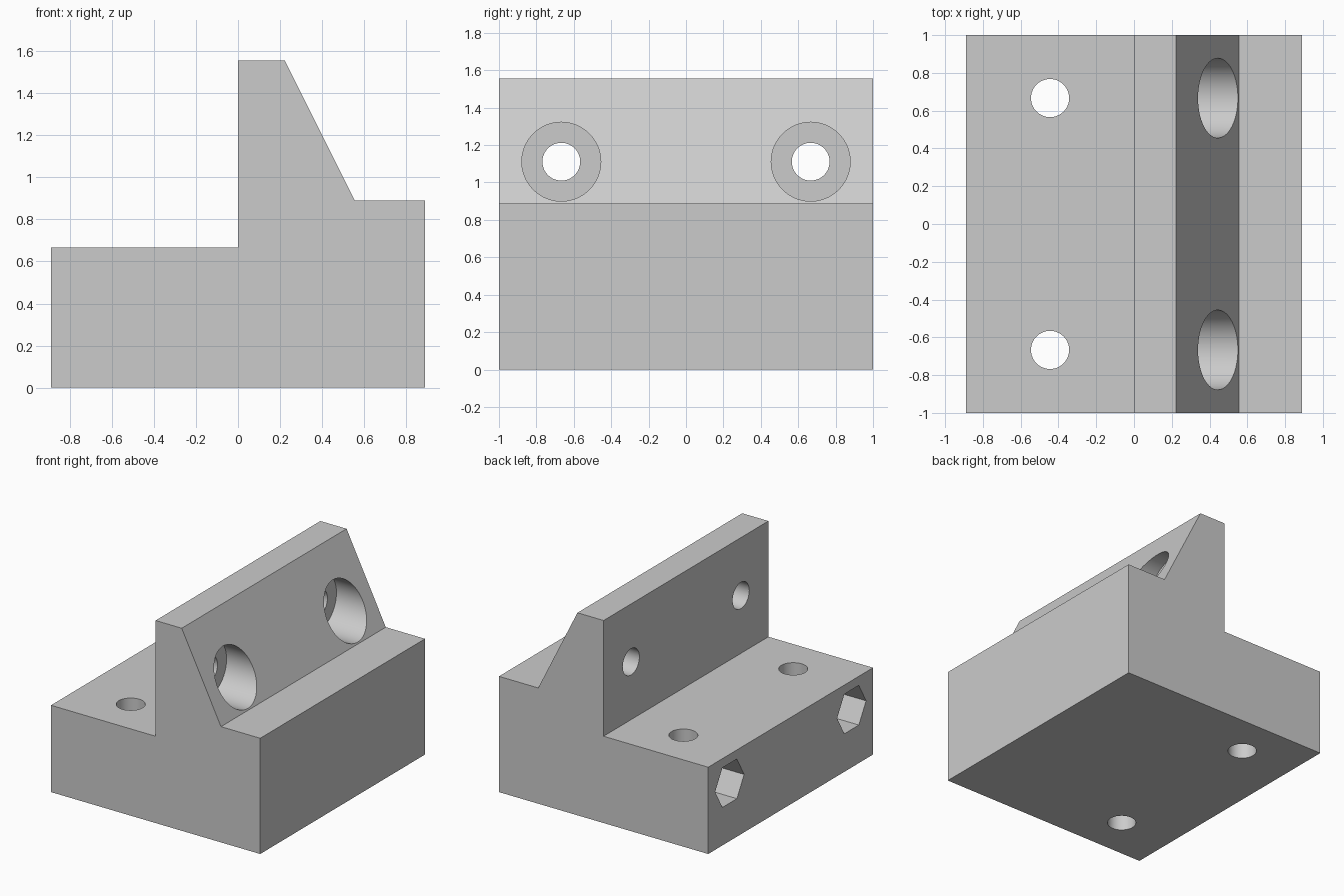
import bpy
import bmesh
import math

if "Cube" in bpy.data.objects:
    bpy.data.objects.remove(bpy.data.objects["Cube"], do_unlink=True)

grey = bpy.data.materials.new("light_grey")
grey.use_nodes = True
colour = (0.6, 0.6, 0.6, 1)
grey.diffuse_color = colour
grey.node_tree.nodes["Principled BSDF"].inputs["Base Color"].default_value = colour

U = 1 / 9           # design module
HOLE_Y = 6 * U      # bolt spacing from the middle
HOLE_R = 0.101


def extrude_profile(name, points, half_length):
    """Solid with an x-z profile running along y."""
    bm = bmesh.new()
    face = bm.faces.new([bm.verts.new((x, -half_length, z)) for x, z in points])
    ext = bmesh.ops.extrude_face_region(bm, geom=[face])
    verts = [g for g in ext["geom"] if isinstance(g, bmesh.types.BMVert)]
    bmesh.ops.translate(bm, verts=verts, vec=(0, 2 * half_length, 0))
    bmesh.ops.recalc_face_normals(bm, faces=bm.faces)
    mesh = bpy.data.meshes.new(name)
    bm.to_mesh(mesh)
    bm.free()
    obj = bpy.data.objects.new(name, mesh)
    bpy.context.collection.objects.link(obj)
    mesh.materials.append(grey)
    return obj


def cut(target, sides, radius, start, end, y, level, axis):
    """Subtract a prism along x (level is z) or along z (level is x)."""
    mid = (start + end) / 2
    along_x = axis == "X"
    bpy.ops.mesh.primitive_cylinder_add(
        vertices=sides, radius=radius, depth=end - start,
        location=(mid, y, level) if along_x else (level, y, mid),
        rotation=(0, math.pi / 2, 0) if along_x else (0, 0, 0))
    cutter = bpy.context.object
    cutter.name = "hole_cutter"
    cutter.hide_render = True
    cutter.data.materials.append(grey)
    mod = target.modifiers.new("hole", "BOOLEAN")
    mod.operation = "DIFFERENCE"
    mod.solver = "EXACT"
    mod.object = cutter
    bpy.context.view_layer.objects.active = target
    bpy.ops.object.modifier_apply(modifier=mod.name)
    bpy.data.objects.remove(cutter, do_unlink=True)


# Stepped block with an upright, sloped-back rib
block = extrude_profile("mounting_block", [
    (-8 * U, 0), (8 * U, 0), (8 * U, 8 * U), (5 * U, 8 * U),
    (2 * U, 14 * U), (0, 14 * U), (0, 6 * U), (-8 * U, 6 * U)], 1)

for side in (-1, 1):
    y = side * HOLE_Y
    # Vertical bolt hole through the low step
    cut(block, 64, HOLE_R, -0.1, 0.8, y, -4 * U, "Z")
    # Horizontal bolt hole through the rib, with a counterbore in the slope
    cut(block, 64, HOLE_R, -0.1, 0.4, y, 10 * U, "X")
    cut(block, 96, 0.211, 2 * U, 0.8, y, 10 * U, "X")
    # Hexagonal nut pocket in the side of the low step
    cut(block, 6, 0.176, -1, -5 * U, side * 0.74, 4 * U, "X")

# Smooth bores, crisp edges
bpy.ops.object.select_all(action="DESELECT")
block.select_set(True)
bpy.context.view_layer.objects.active = block
bpy.ops.object.shade_smooth_by_angle(angle=math.radians(30))
